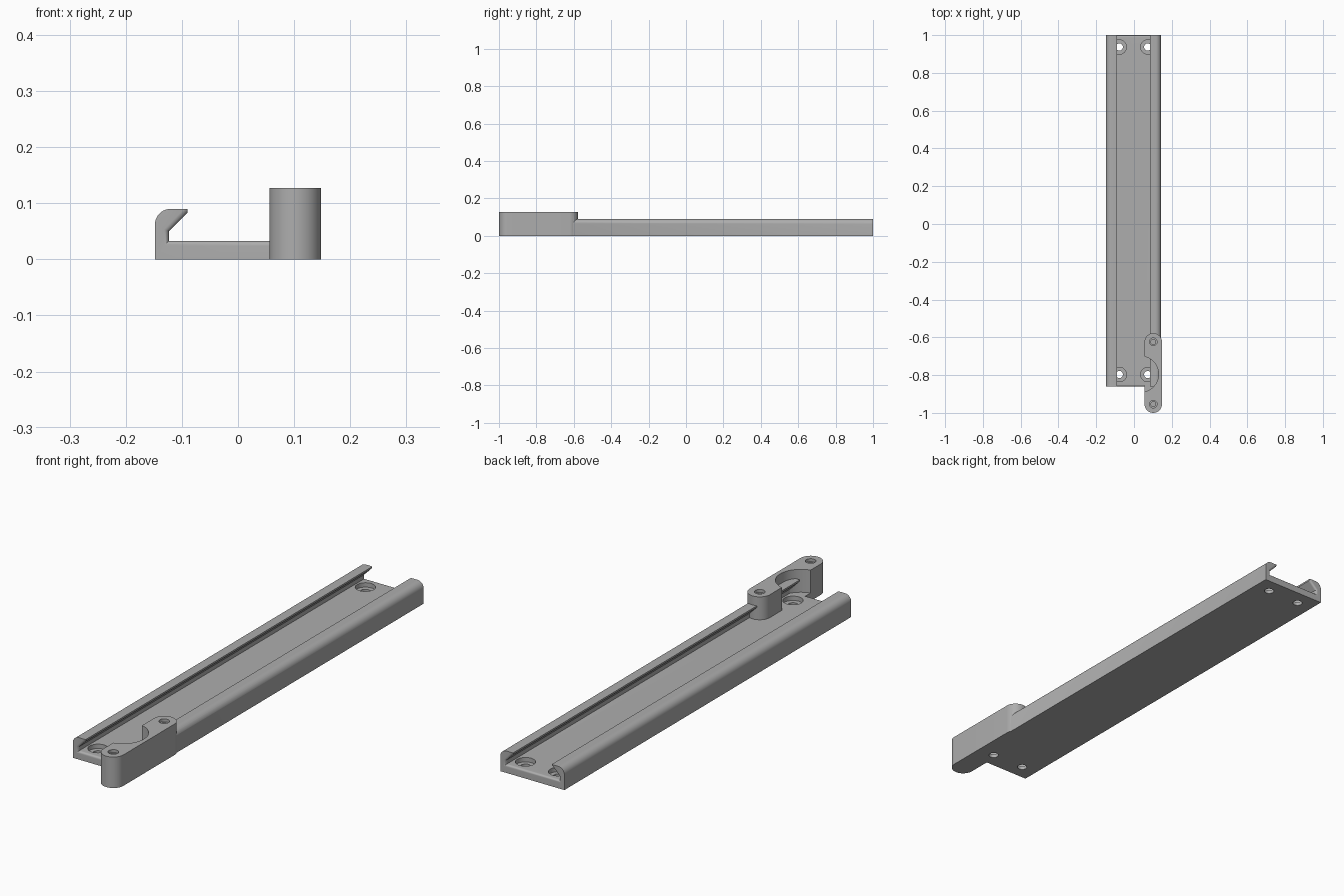
import bpy, bmesh
from math import sin, cos, pi, radians

if "Cube" in bpy.data.objects:
    bpy.data.objects.remove(bpy.data.objects["Cube"], do_unlink=True)

MID = -0.0025                 # centre line of the rail
FRONT, BACK = -0.86, 1.0      # rail ends
HALF, TOP, FLOOR = 0.1455, 0.09, 0.033

grey = bpy.data.materials.new("grey_plastic")
grey.use_nodes = True
colour = (0.42, 0.42, 0.42, 1)
grey.diffuse_color = colour
grey.node_tree.nodes["Principled BSDF"].inputs["Base Color"].default_value = colour


def loft(name, rings):
    """Skin a row of matching closed rings and cap both ends."""
    bm = bmesh.new()
    rows = [[bm.verts.new(p) for p in ring] for ring in rings]
    n = len(rows[0])
    for a, b in zip(rows, rows[1:]):
        for i in range(n):
            j = (i + 1) % n
            bm.faces.new((a[i], a[j], b[j], b[i]))
    bm.faces.new(rows[0])
    bm.faces.new(rows[-1][::-1])
    bmesh.ops.recalc_face_normals(bm, faces=bm.faces)
    mesh = bpy.data.meshes.new(name)
    bm.to_mesh(mesh)
    bm.free()
    mesh.materials.append(grey)
    obj = bpy.data.objects.new(name, mesh)
    bpy.context.collection.objects.link(obj)
    return obj


def turned(name, x, y, steps, n=48):
    """Round part or cutter from (radius, height) steps."""
    return loft(name, [[(x + r * cos(2 * pi * i / n), y + r * sin(2 * pi * i / n), z)
                        for i in range(n)] for r, z in steps])


def combine(target, tool, operation):
    mod = target.modifiers.new(operation, 'BOOLEAN')
    mod.operation, mod.solver, mod.object = operation, 'EXACT', tool
    bpy.context.view_layer.objects.active = target
    bpy.ops.object.modifier_apply(modifier=mod.name)
    bpy.data.objects.remove(tool, do_unlink=True)


def mirrored(half, y):
    """Ring at y from the right half of a profile."""
    return ([(MID + x, y, z) for x, z in half]
            + [(MID - x, y, z) for x, z in reversed(half)])


# Rail block with rounded upper edges
R = 0.028
outer = [(HALF, 0)] + [(HALF - R + R * cos(a * pi / 20), TOP - R + R * sin(a * pi / 20))
                       for a in range(11)]
rail = loft("rail", [mirrored(outer, y) for y in (FRONT, BACK)])


# Channel with overhanging lips, flared in a round at both ends
def channel(d):
    return [(0.1205 + d, FLOOR - d), (0.1205 + d, 0.05 + 0.414 * d),
            (0.0875, 0.083 + 1.414 * d), (0.0875, 0.2)]


FLARE = 0.009
curve = [(FLARE * (1 - sin(a * pi / 16)), FLARE * (1 - cos(a * pi / 16))) for a in range(9)]
stations = [(FRONT - 0.1, FLARE)]
stations += [(FRONT + t, d) for t, d in reversed(curve)]
stations += [(BACK - t, d) for t, d in curve]
stations += [(BACK + 0.1, FLARE)]
combine(rail, loft("channel_cutter", [mirrored(channel(d), y) for y, d in stations]), 'DIFFERENCE')

# Raised lug with round ends
LX, LR, L0, L1 = 0.102, 0.046, -0.954, -0.624
outline = [(LX + LR * cos(a * pi / 24), L1 + LR * sin(a * pi / 24)) for a in range(25)]
outline += [(LX - LR * cos(a * pi / 24), L0 - LR * sin(a * pi / 24)) for a in range(25)]
lug = loft("lug", [[(x, y, z) for x, y in outline] for z in (0, 0.127)])
combine(lug, turned("bay_cutter", 0.035, -0.795, [(0.095, FLOOR), (0.095, 0.3)], 96), 'DIFFERENCE')

# Blind screw holes in the lug
for y in (L0, L1):
    combine(lug, turned("pilot_cutter", LX, y,
                        [(0.013, 0.04), (0.013, 0.115), (0.02, 0.115), (0.02, 0.2)]), 'DIFFERENCE')
combine(rail, lug, 'UNION')

# Counterbored mounting holes through the floor
for x in (MID - 0.075, MID + 0.075):
    for y in (-0.797, 0.937):
        combine(rail, turned("mount_cutter", x, y,
                             [(0.019, -0.1), (0.019, 0.015), (0.038, 0.015), (0.038, FLOOR + 0.003)]),
                'DIFFERENCE')

rail.name = "mounting_rail"
bpy.ops.object.select_all(action='DESELECT')
rail.select_set(True)
bpy.context.view_layer.objects.active = rail
bpy.ops.object.shade_smooth_by_angle(angle=radians(30))
